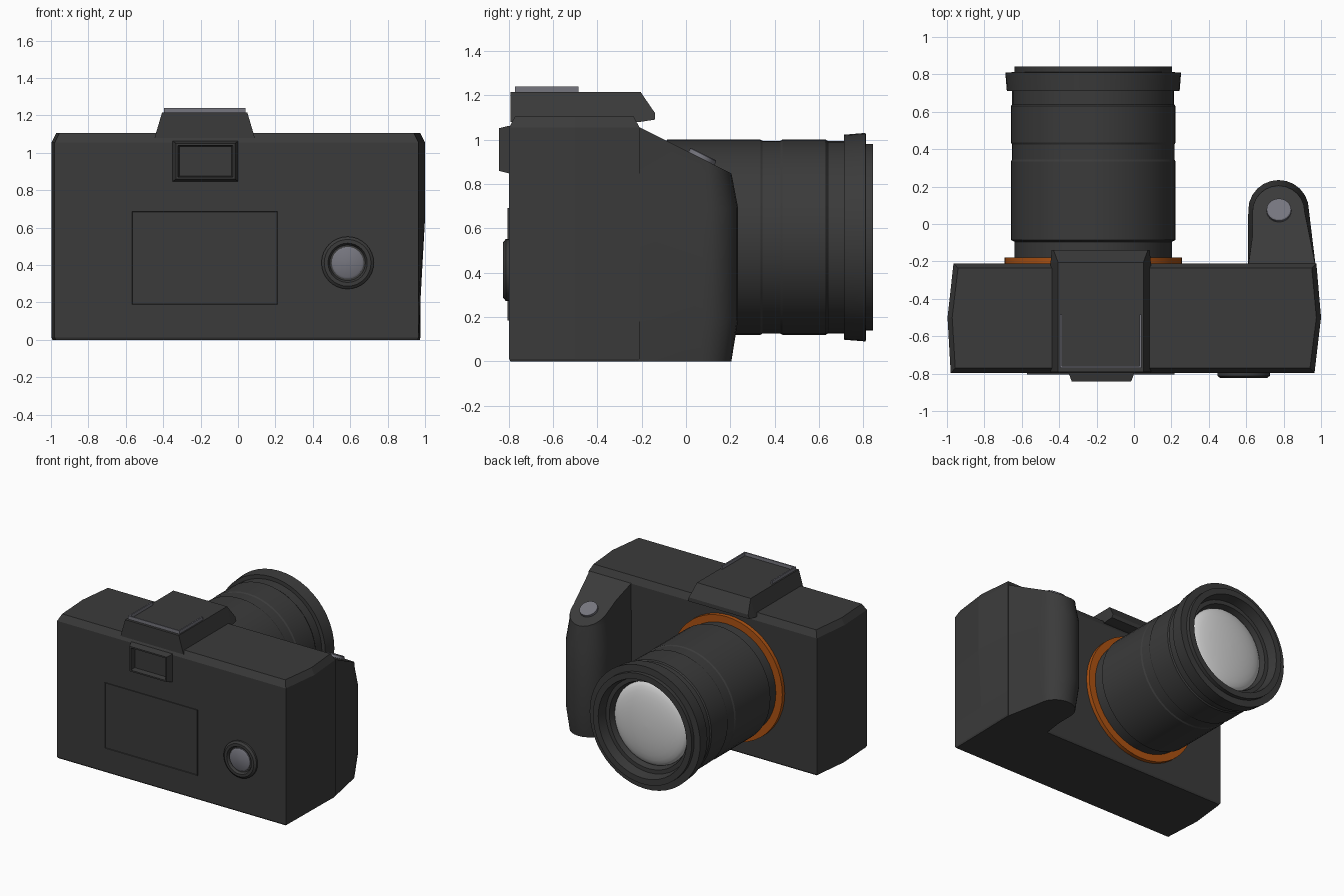
import bpy, bmesh, math
from mathutils import Vector

if "Cube" in bpy.data.objects:
    bpy.data.objects.remove(bpy.data.objects["Cube"])


def material(name, col):
    m = bpy.data.materials.new(name)
    m.diffuse_color = (*col, 1)
    m.use_nodes = True
    m.node_tree.nodes["Principled BSDF"].inputs["Base Color"].default_value = m.diffuse_color
    return m


BLACK = material("charcoal", (0.043, 0.043, 0.043))
ORANGE = material("orange", (0.42, 0.085, 0.006))
GREY = material("button_grey", (0.18, 0.18, 0.21))
GLASS = material("pale_glass", (0.62, 0.62, 0.62))


def loft(name, rings, mat, smooth=None, cut=None):
    """Skin a list of equal-length rings and cap both ends."""
    bm = bmesh.new()
    vs = [[bm.verts.new(p) for p in r] for r in rings]
    n = len(rings[0])
    for a, b in zip(vs, vs[1:]):
        for i in range(n):
            j = (i + 1) % n
            bm.faces.new((a[i], a[j], b[j], b[i]))
    bm.faces.new(vs[0][::-1])
    bm.faces.new(vs[-1])
    if cut:  # slice off everything above a plane and close the hole
        geom = bm.verts[:] + bm.edges[:] + bm.faces[:]
        res = bmesh.ops.bisect_plane(bm, geom=geom, plane_co=cut[0], plane_no=cut[1], clear_outer=True)
        edges = [e for e in res["geom_cut"] if isinstance(e, bmesh.types.BMEdge)]
        bmesh.ops.contextual_create(bm, geom=edges)
    bmesh.ops.recalc_face_normals(bm, faces=bm.faces[:])
    me = bpy.data.meshes.new(name)
    bm.to_mesh(me)
    bm.free()
    me.materials.append(mat)
    ob = bpy.data.objects.new(name, me)
    bpy.context.collection.objects.link(ob)
    if smooth:
        bpy.ops.object.select_all(action='DESELECT')
        bpy.context.view_layer.objects.active = ob
        ob.select_set(True)
        bpy.ops.object.shade_smooth_by_angle(angle=math.radians(smooth))
    return ob


def lathe(name, prof, centre, axis, mat, n=40):
    """Turn (distance along axis, radius) points around an axis."""
    q = Vector(axis).to_track_quat('Z', 'Y')
    rings = []
    for d, r in prof:
        r = max(r, 0.0005)
        rings.append([Vector(centre) + q @ Vector((r * math.cos(2 * math.pi * i / n),
                      r * math.sin(2 * math.pi * i / n), d)) for i in range(n)])
    return loft(name, rings, mat, 30)


def rect(cx, cz, hw, hh, y):
    return [(cx - hw, y, cz - hh), (cx + hw, y, cz - hh), (cx + hw, y, cz + hh), (cx - hw, y, cz + hh)]


def box(name, x0, x1, y0, y1, z0, z1, mat):
    c = ((x0 + x1) / 2, (z0 + z1) / 2, (x1 - x0) / 2, (z1 - z0) / 2)
    return loft(name, [rect(*c, y0), rect(*c, y1)], mat)


# Body: six-sided plan, right end slightly tucked in toward the base
plan = [(-.965, -.21), (-.997, -.5), (-.98, -.797), (.965, -.797), (1, -.5), (.975, -.21)]
body_rings = []
for z, tuck, sx, sy in [(0, .03, .995, .98), (.012, .03, 1, 1), (.2, .025, 1, 1), (.65, 0, 1, 1),
                        (1.055, 0, 1, 1), (1.105, 0, .975, .91)]:
    body_rings.append([(x * sx - (tuck if x > .99 else 0), -.5 + (y + .5) * sy, z) for x, y in plan])
loft("camera_body", body_rings, BLACK)

# Hand grip: rounded plan, narrowed at both ends, cut by a sloping top
grip_plan = [(.61, -.23), (.61, -.06)]
for i in range(13):
    a = math.pi * (1 - i / 12)
    grip_plan.append((.773 + .162 * math.cos(a), .075 + .16 * math.sin(a)))
grip_plan.append((.972, -.23))
grip_rings = []
for z, s in [(0, .87), (.19, 1), (.69, 1), (.85, .87), (1.15, .83)]:
    grip_rings.append([(x, y, z) if y < -.2 else (.773 + (x - .773) * s, y * s if y > 0 else y, z)
                       for x, y in grip_plan])
slope = Vector((0, .206, .41)).normalized()
loft("hand_grip", grip_rings, BLACK, 30, cut=((.77, -.21, 1.056), slope))
lathe("shutter_button", [(-.02, .066), (.016, .066), (.02, .06), (.02, 0)],
      (.775, .07, .917), slope, GREY, 24)

# Viewfinder hump with an overhang above the lens
hump_rings = []
for y, zb, zt, hb, ht in [(-.79, 1.08, 1.215, .268, .228), (-.205, 1.08, 1.215, .268, .228),
                          (-.14, 1.09, 1.12, .262, .252)]:
    hump_rings.append([(-.178 - hb, y, zb), (-.178 + hb, y, zb), (-.178 + ht, y, zt), (-.178 - ht, y, zt)])
loft("viewfinder_hump", hump_rings, BLACK)

# Accessory shoe: three thin rails
for side, x in (("left", -.395), ("right", .03)):
    box("shoe_rail_" + side, x, x + .01, -.765, -.485, 1.21, 1.24, GREY)
box("shoe_rail_front", -.395, .04, -.77, -.76, 1.21, 1.24, GREY)

# Eyepiece and rear screen: framed rectangles with a recess
loft("eyepiece", [rect(-.174, .955, hw, hh, y) for hw, hh, y in
                  [(.175, .107, -.78), (.175, .107, -.80), (.158, .096, -.843),
                   (.147, .085, -.843), (.14, .078, -.805)]], BLACK)
loft("screen", [rect(-.178, .438, hw, hh, y) for hw, hh, y in
                [(.394, .253, -.79), (.394, .253, -.804), (.389, .248, -.804),
                 (.387, .246, -.799)]], BLACK)

# Control dial
lathe("control_dial", [(-.01, .14), (.015, .14), (.027, .125), (.027, .105), (.008, .095), (.008, 0)],
      (.586, -.797, .412), (0, -1, 0), BLACK, 32)
lathe("dial_button", [(0, .085), (.016, .085), (.022, .075), (.024, 0)],
      (.586, -.797, .412), (0, -1, 0), GREY, 32)

# Lens: mount ring, stepped barrel, domed glass
LENS = (-.218, 0, .56)
lathe("mount_ring", [(-.22, .475), (-.18, .475), (-.18, .40), (-.22, .40)], LENS, (0, 1, 0), ORANGE, 48)
lathe("lens_barrel", [(-.22, 0), (-.22, .42), (-.095, .42), (-.085, .44), (.335, .44), (.345, .434),
                      (.425, .434), (.435, .44), (.63, .44), (.64, .433), (.712, .433), (.712, .462),
                      (.81, .47), (.812, .42), (.842, .42), (.842, .375), (.77, .36), (.77, .33),
                      (.72, .315), (.72, 0)], LENS, (0, 1, 0), BLACK, 48)
lathe("front_glass", [(.70, .314)] + [(.725 + .07 * math.sin(a), .314 * math.cos(a))
      for a in [math.pi / 2 * i / 8 for i in range(9)]], LENS, (0, 1, 0), GLASS, 48)
